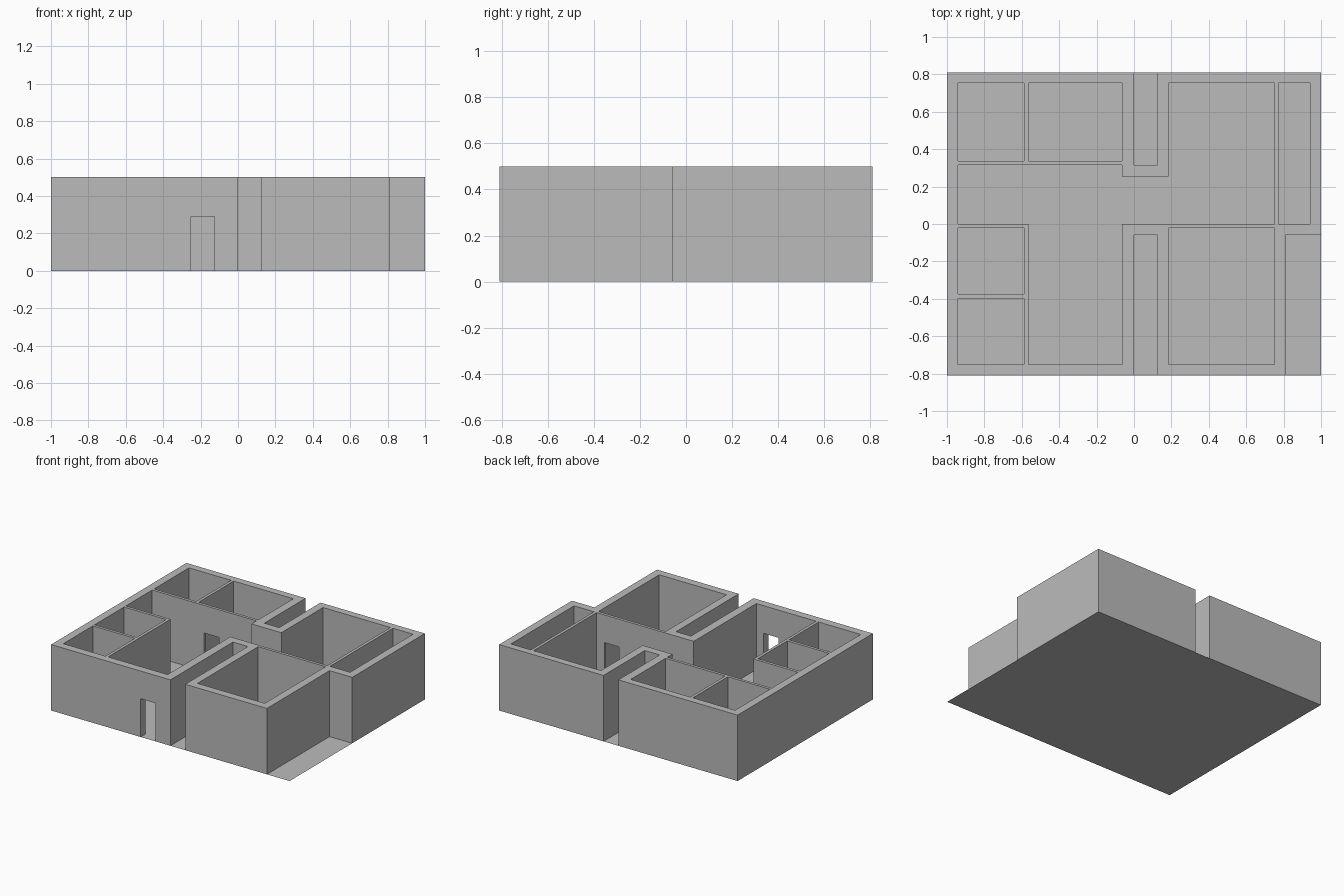
import bpy
import bmesh

cube = bpy.data.objects.get("Cube")
if cube:
    bpy.data.objects.remove(cube, do_unlink=True)

HEIGHT = 0.5
DOOR_HEIGHT = 0.29
DOOR_WIDTH = 0.125
THIN = 0.022

plaster = bpy.data.materials.new("grey_plaster")
plaster.use_nodes = True
GREY = (0.5, 0.5, 0.5, 1)
plaster.diffuse_color = GREY
plaster.node_tree.nodes["Principled BSDF"].inputs["Base Color"].default_value = GREY


def prism(name, outline, bottom=0.0, top=HEIGHT):
    """Extrude a plan outline straight up; a flat sheet if the heights match."""
    bm = bmesh.new()
    face = bm.faces.new([bm.verts.new((x, y, bottom)) for x, y in outline])
    if top > bottom:
        grown = bmesh.ops.extrude_face_region(bm, geom=[face], use_keep_orig=True)
        verts = [g for g in grown["geom"] if isinstance(g, bmesh.types.BMVert)]
        bmesh.ops.translate(bm, verts=verts, vec=(0, 0, top - bottom))
        bmesh.ops.recalc_face_normals(bm, faces=bm.faces)
    mesh = bpy.data.meshes.new(name)
    bm.to_mesh(mesh)
    bm.free()
    mesh.materials.append(plaster)
    obj = bpy.data.objects.new(name, mesh)
    bpy.context.scene.collection.objects.link(obj)
    return obj


def rect(x0, x1, y0, y1):
    return [(x0, y0), (x1, y0), (x1, y1), (x0, y1)]


def cut(obj, outline, top):
    """Subtract an upright prism from a wall and bake the result."""
    cutter = prism("cutter", outline, -0.1, top)
    cutter.hide_render = True
    mod = obj.modifiers.new("cut", 'BOOLEAN')
    mod.operation = 'DIFFERENCE'
    mod.solver = 'EXACT'
    mod.object = cutter
    bpy.context.view_layer.objects.active = obj
    bpy.ops.object.modifier_apply(modifier=mod.name)
    bpy.data.objects.remove(cutter, do_unlink=True)


# Floor sheet under the whole plan
W, D = 1.0, 0.81
prism("floor", rect(-W, W, -D, D), 0, 0)

# Thick outer shell with two light slots and a corner terrace
shell = prism("outer_walls", [
    (-W, -D), (0, -D), (0, -0.06), (0.125, -0.06), (0.125, -D), (0.81, -D),
    (0.81, -0.06), (W, -0.06), (W, D), (0.125, D), (0.125, 0.315), (0, 0.315),
    (0, D), (-W, D)])
L, M, R, E = -0.94, -0.065, 0.185, 0.94
F, B = -0.75, 0.755
cut(shell, [
    (L, F), (M, F), (M, 0), (R, 0), (R, F), (0.75, F), (0.75, 0), (E, 0),
    (E, B), (R, B), (R, 0.255), (M, 0.255), (M, B), (L, B)], HEIGHT + 0.1)
cut(shell, rect(-0.25, -0.25 + DOOR_WIDTH, -0.9, -0.7), DOOR_HEIGHT)


# Thin partitions, running along x or y, each with an optional doorway
def partition(name, axis, start, end, at, door=None):
    def plan(a, b, grow=0):
        if axis == 'x':
            return rect(a, b, at - grow, at + THIN + grow)
        return rect(at - grow, at + THIN + grow, a, b)
    wall = prism(name, plan(start, end))
    if door is not None:
        cut(wall, plan(door, door + DOOR_WIDTH, 0.05), DOOR_HEIGHT)


partition("back_rooms_wall", 'x', L, M, 0.315, -0.505)
partition("back_rooms_divider", 'y', 0.315 + THIN, B, -0.587)
partition("side_rooms_end_wall", 'x', L, -0.565, -THIN, -0.88)
partition("side_rooms_wall", 'y', F, -THIN, -0.587, -0.69)
partition("side_rooms_divider", 'x', L, -0.587, -0.397)
partition("front_room_wall", 'x', R, 0.75, -THIN, 0.56)
partition("narrow_room_wall", 'y', 0, B, 0.75, 0.57)
